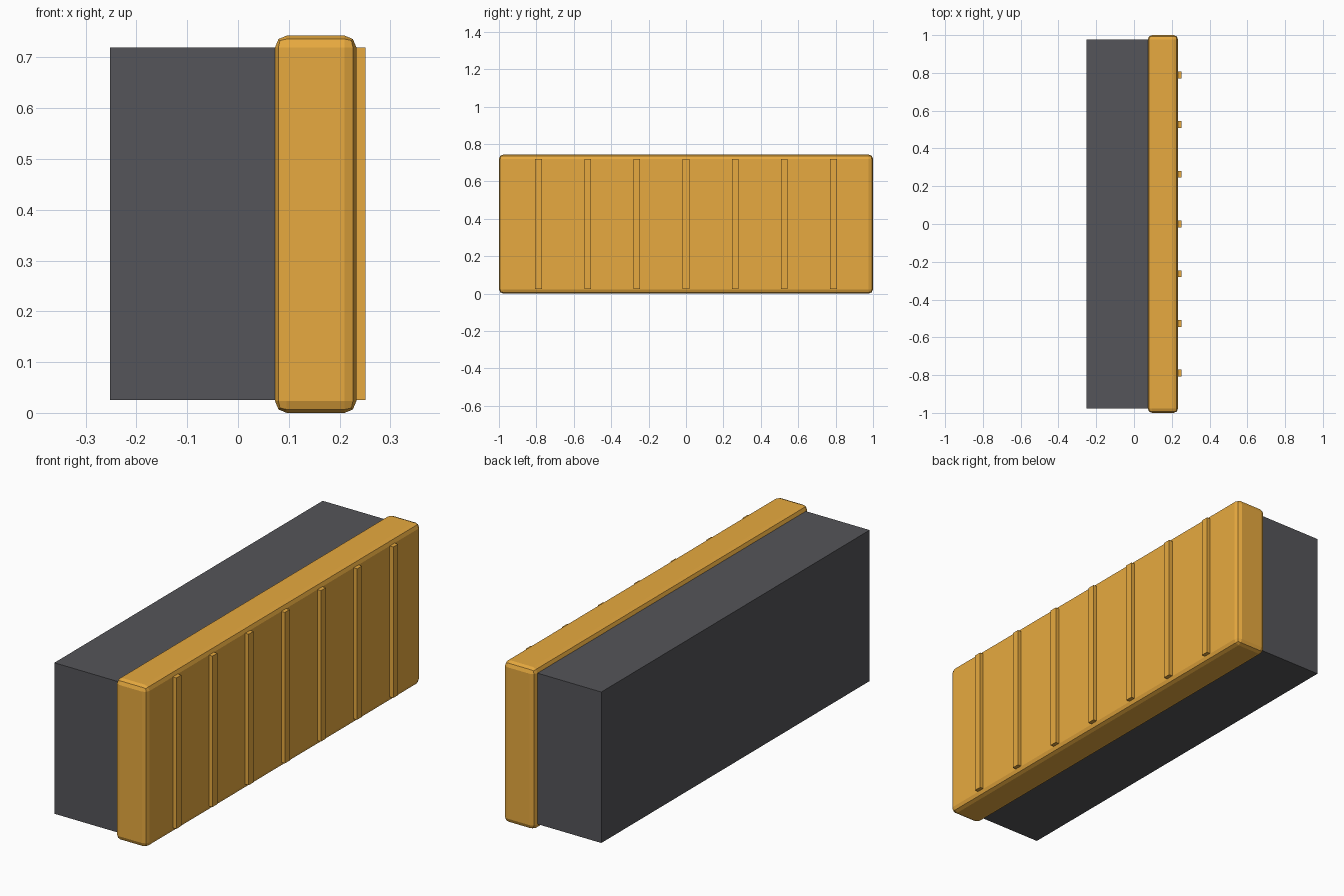
import bpy
import bmesh

if "Cube" in bpy.data.objects:
    bpy.data.objects.remove(bpy.data.objects["Cube"])


def material(name, rgb):
    mat = bpy.data.materials.new(name)
    mat.diffuse_color = (*rgb, 1.0)
    mat.use_nodes = True
    mat.node_tree.nodes["Principled BSDF"].inputs["Base Color"].default_value = mat.diffuse_color
    return mat


def block(name, lo, hi, mat, bevel=0.0):
    """Axis-aligned box from corner lo to corner hi, optionally rounded."""
    size = [b - a for a, b in zip(lo, hi)]
    bm = bmesh.new()
    bmesh.ops.create_cube(bm, size=1.0)
    bmesh.ops.scale(bm, vec=size, verts=bm.verts)
    mesh = bpy.data.meshes.new(name)
    bm.to_mesh(mesh)
    bm.free()
    mesh.materials.append(mat)
    obj = bpy.data.objects.new(name, mesh)
    obj.location = [(a + b) / 2 for a, b in zip(lo, hi)]
    bpy.context.collection.objects.link(obj)
    if bevel:
        mod = obj.modifiers.new("rounded_edges", 'BEVEL')
        mod.width = bevel
        mod.segments = 2
    return obj


dark = material("dark_grey", (0.09, 0.09, 0.1))
amber = material("amber", (0.8, 0.4, 0.05))

# Rear housing, running slightly into the front panel
block("housing", (-0.252, -0.976, 0.025), (0.10, 0.976, 0.72), dark)

# Rounded front panel
block("front_panel", (0.073, -1.0, 0.0), (0.233, 1.0, 0.743), amber, bevel=0.023)

# Seven raised vertical ribs on the panel face
for i in range(-3, 4):
    y = i * 0.263
    block("rib", (0.21, y - 0.018, 0.025), (0.251, y + 0.018, 0.72), amber)
